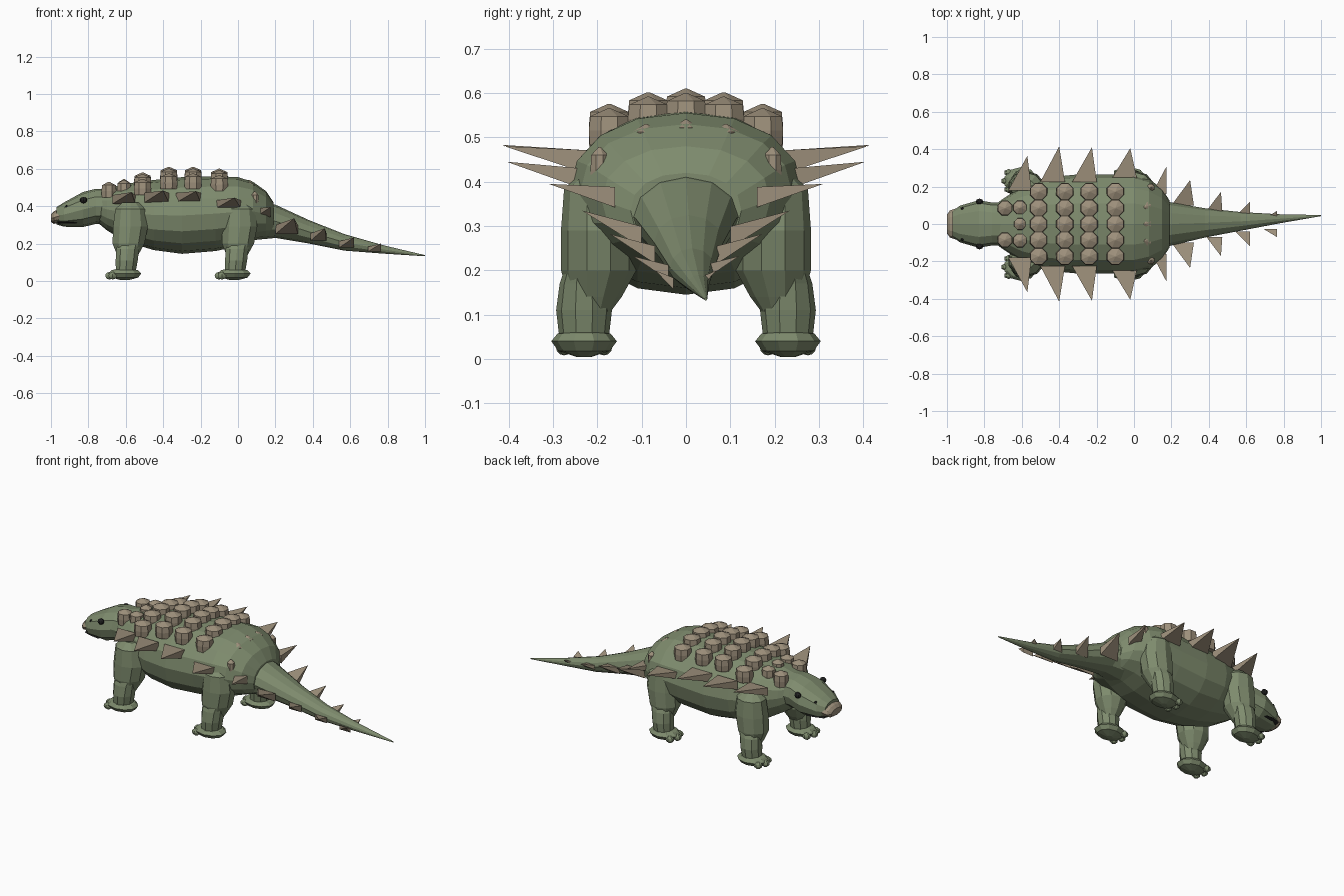
import bpy, bmesh
from math import sin, cos, pi
from mathutils import Vector, Matrix


def material(name, r, g, b):
    m = bpy.data.materials.new(name)
    m.diffuse_color = (r, g, b, 1)
    return m


GREEN = material("hide_green", 0.21, 0.26, 0.155)
TAN = material("horn_tan", 0.34, 0.28, 0.20)
DARK = material("dark", 0.015, 0.015, 0.015)


def finish(name, bm, mat):
    bmesh.ops.recalc_face_normals(bm, faces=bm.faces)
    me = bpy.data.meshes.new(name)
    bm.to_mesh(me)
    bm.free()
    me.materials.append(mat)
    ob = bpy.data.objects.new(name, me)
    bpy.context.collection.objects.link(ob)
    return ob


def loft(name, rings, axis, n, mat, power=1.0):
    """Rings are (centre, radius a, radius b), lying across the given axis."""
    bm = bmesh.new()
    loops = []
    for c, a, b in rings:
        loop = []
        for i in range(n):
            t = 2 * pi * (i + 0.5 * (axis == 'Z')) / n
            u, v = cos(t), sin(t)
            u = abs(u) ** power * (1 if u > 0 else -1) * a
            v = abs(v) ** power * (1 if v > 0 else -1) * b
            off = Vector((0, u, v)) if axis == 'X' else Vector((u, v, 0))
            loop.append(bm.verts.new(Vector(c) + off))
        loops.append(loop)
    for p, q in zip(loops, loops[1:]):
        for i in range(n):
            j = (i + 1) % n
            bm.faces.new((p[i], p[j], q[j], q[i]))
    bm.faces.new(loops[0])
    bm.faces.new(loops[-1])
    return finish(name, bm, mat)


def long_loft(name, rows, n, mat, power=1.0):
    """Rows are (x, y, top z, bottom z, half width)."""
    return loft(name, [((x, y, (t + b) / 2), w, (t - b) / 2)
                       for x, y, t, b, w in rows], 'X', n, mat, power)


def ball(name, c, r, mat, seg=8):
    bm = bmesh.new()
    bmesh.ops.create_uvsphere(bm, u_segments=seg, v_segments=6, radius=1)
    bm.transform(Matrix.Translation(c) @ Matrix.Diagonal((*r, 1)))
    return finish(name, bm, mat)


def spike(name, tip, base, hx, hz, mat):
    bm = bmesh.new()
    b = Vector(base)
    vs = [bm.verts.new(b + Vector(o)) for o in
          ((-hx, 0, -hz), (hx, 0, -hz), (hx, 0, hz), (-hx, 0, hz))]
    t = bm.verts.new(tip)
    bm.faces.new(vs)
    for i in range(4):
        bm.faces.new((vs[i], vs[(i + 1) % 4], t))
    return finish(name, bm, mat)


def scute(x, y, top, r):
    loft("back_scute", [((x, y, top - 0.085), r * 0.95, r * 0.95),
                        ((x, y, top - 0.05), r, r),
                        ((x, y, top - 0.018), r * 0.93, r * 0.93),
                        ((x, y, top), 0.003, 0.003)], 'Z', 8, TAN)


# Body and tail
long_loft("body", [(-0.76, 0, .48, .32, .09), (-.70, 0, .495, .27, .135),
                   (-.60, 0, .52, .21, .20), (-.45, 0, .54, .165, .25),
                   (-.30, 0, .555, .145, .265), (-.12, 0, .56, .16, .265),
                   (0, 0, .555, .185, .265), (.08, 0, .53, .215, .24),
                   (.15, 0, .48, .235, .19), (.19, 0, .42, .25, .125)],
          16, GREEN, 0.92)
long_loft("tail", [(.10, 0, .43, .22, .15), (.20, 0, .408, .23, .115),
                   (.38, .006, .325, .20, .078), (.57, .014, .25, .162, .05),
                   (.78, .028, .19, .146, .024), (1.0, .045, .138, .132, .003)],
          12, GREEN)

# Head, beak and mouth
long_loft("head", [(-.97, 0, .395, .302, .07), (-.93, 0, .42, .29, .098),
                   (-.83, 0, .475, .288, .127), (-.76, 0, .493, .305, .115),
                   (-.66, 0, .49, .31, .115)], 12, GREEN, 0.88)
long_loft("beak", [(-1.0, 0, .355, .315, .05), (-.985, 0, .372, .305, .072),
                   (-.955, 0, .385, .31, .082)], 12, TAN)
long_loft("mouth", [(-.965, 0, .318, .308, .075), (-.91, 0, .322, .306, .094),
                    (-.86, 0, .312, .308, .095)], 8, DARK, 0.6)
for s in (-1, 1):
    ball("eye", (-.826, s * .12, .432), (.02, .016, .017), DARK)
    ball("nostril", (-.917, s * .082, .398), (.008, .01, .008), DARK, 6)

# Legs, feet and toes
for s in (-1, 1):
    for part, x, sx in (("front", -.585, 0.0), ("hind", 0.0, 0.005)):
        y = s * .23
        loft(part + "_upper_leg", [((x + .01, s * .205, .42), .045, .03),
                                   ((x + .01, s * .20, .385), .085, .075),
                                   ((x + .01, s * .197, .29), .098, .085),
                                   ((x, s * .197, .20), .09, .085),
                                   ((x - .005, s * .205, .14), .06, .06),
                                   ((x - .005, s * .205, .10), .035, .03)],
             'Z', 10, GREEN)
        loft(part + "_lower_leg", [((x + .005, y, .20), .06, .045),
                                   ((x - .005, y, .17), .064, .055),
                                   ((x - .01, y, .11), .062, .063),
                                   ((x - .015, y, .05), .056, .056)],
             'Z', 10, GREEN)
        loft(part + "_foot", [((x - .02, y, .004), .02, .015),
                              ((x - .02, y, .018), .075, .058),
                              ((x - .02, y, .04), .092, .074),
                              ((x - .02, y, .057), .075, .06),
                              ((x - .02, y, .066), .04, .035)],
             'Z', 10, GREEN)
        for dy, dx in ((-.045, -.085), (0, -.102), (.045, -.085)):
            ball(part + "_toe", (x + dx, y + dy, .028), (.026, .019, .02), GREEN, 6)

# Armour discs on the back
for x, top in ((-.51, .58), (-.37, .61), (-.24, .61), (-.10, .60)):
    for y in (-.173, -.085, 0, .085, .173):
        scute(x, y, top - 1.15 * y * y, .05)
for s in (-1, 1):
    scute(-.69, s * .085, .53, .043)
    scute(-.61, s * .088, .54, .04)
    scute(.06, s * .09, .53, .036)
    scute(.09, s * .195, .478, .022)
scute(-.61, 0, .545, .035)
scute(.06, 0, .54, .036)

# Side spikes: tip x, y, z, then base x, y, z, half length, half height
for tx, ty, tz, bx, by, bz, hx, hz in (
        (-.57, .365, .475, -.61, .18, .435, .062, .024),
        (-.40, .415, .483, -.435, .225, .445, .066, .026),
        (-.225, .41, .48, -.265, .225, .445, .066, .026),
        (-.02, .405, .445, -.055, .225, .405, .075, .024),
        (.175, .31, .395, .135, .16, .365, .04, .023),
        (.30, .235, .335, .26, .10, .275, .06, .024),
        (.465, .172, .282, .43, .07, .235, .042, .02),
        (.62, .12, .232, .58, .04, .195, .04, .017),
        (.765, .07, .20, .73, .028, .17, .035, .013)):
    for s in (-1, 1):
        spike("side_spike", (tx, s * ty, tz), (bx, s * by, bz), hx, hz, TAN)
